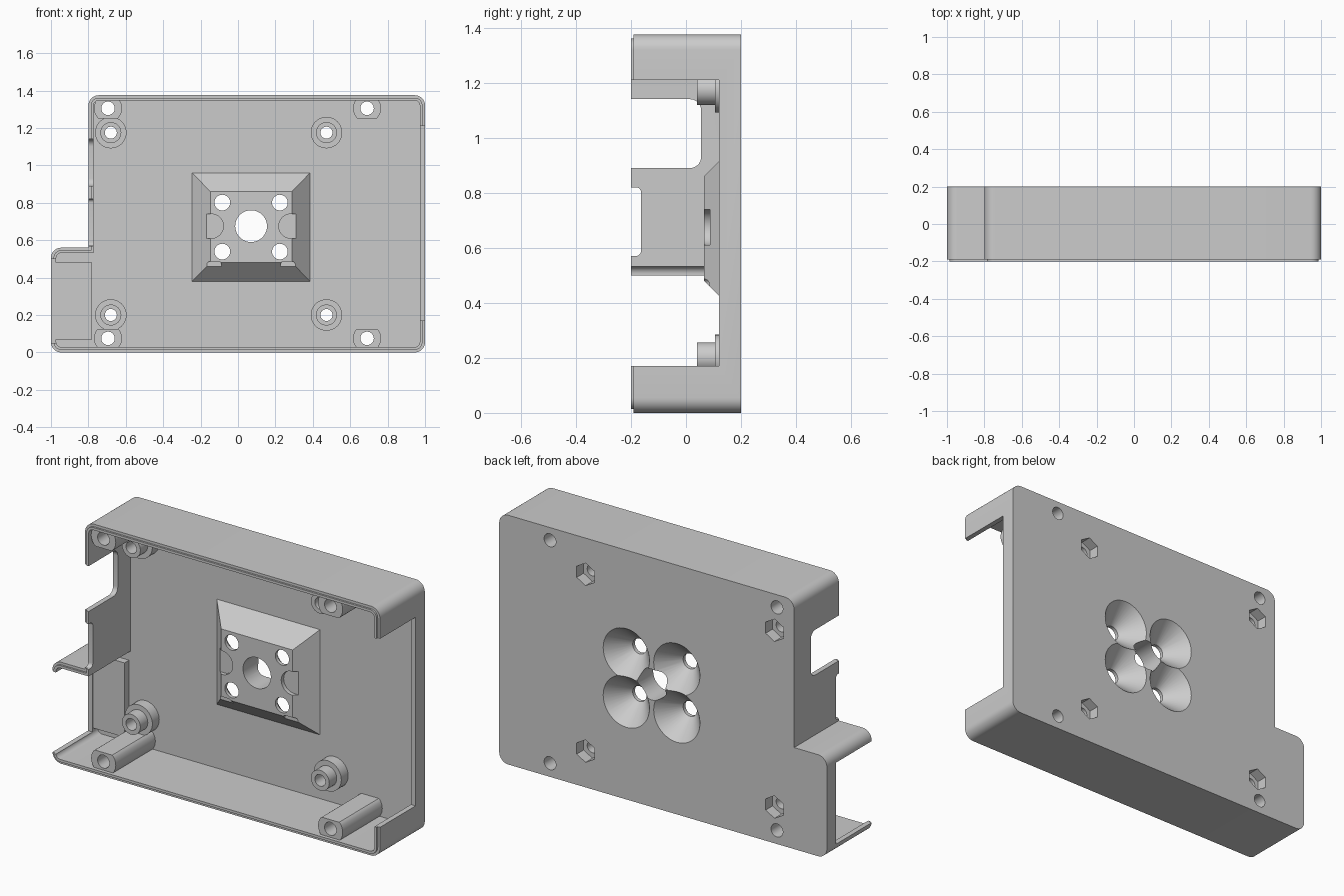
import bpy, bmesh, math

if "Cube" in bpy.data.objects:
    bpy.data.objects.remove(bpy.data.objects["Cube"], do_unlink=True)

grey = bpy.data.materials.new("plain grey")
grey.use_nodes = True
grey.diffuse_color = (0.6, 0.6, 0.6, 1)
grey.node_tree.nodes["Principled BSDF"].inputs["Base Color"].default_value = (0.6, 0.6, 0.6, 1)


def loft(name, ring_a, a, ring_b, b, axis="y"):
    """Solid between two matching flat rings, at depth a and depth b."""
    bm = bmesh.new()

    def place(ring, d):
        return [bm.verts.new((u, d, v) if axis == "y" else (d, u, v)) for u, v in ring]
    va, vb = place(ring_a, a), place(ring_b, b)
    bm.faces.new(va)
    bm.faces.new(vb)
    n = len(va)
    for i in range(n):
        j = (i + 1) % n
        bm.faces.new((va[i], va[j], vb[j], vb[i]))
    bmesh.ops.recalc_face_normals(bm, faces=bm.faces)
    mesh = bpy.data.meshes.new(name)
    bm.to_mesh(mesh)
    bm.free()
    mesh.materials.append(grey)
    obj = bpy.data.objects.new(name, mesh)
    bpy.context.collection.objects.link(obj)
    return obj


def prism(name, ring, a, b, axis="y"):
    return loft(name, ring, a, ring, b, axis)


def circle(u, v, r, n=40, turn=0.0):
    return [(u + r * math.cos(turn + math.tau * i / n),
             v + r * math.sin(turn + math.tau * i / n)) for i in range(n)]


def rect(u0, u1, v0, v1):
    return [(u0, v0), (u1, v0), (u1, v1), (u0, v1)]


def rounded(corners, radius, sharp=()):
    """Round the right-angled corners of an outline, except the sharp ones."""
    out = []
    n = len(corners)
    for i, (u, v) in enumerate(corners):
        if i in sharp or radius <= 0:
            out.append((u, v))
            continue
        dirs = []
        for w in (corners[i - 1], corners[(i + 1) % n]):
            du, dv = w[0] - u, w[1] - v
            length = math.hypot(du, dv)
            dirs.append((du / length, dv / length))
        (pu, pv), (qu, qv) = dirs
        for k in range(9):
            t = math.pi / 2 * k / 8
            s, c = radius * (1 - math.sin(t)), radius * (1 - math.cos(t))
            out.append((u + pu * s + qu * c, v + pv * s + qv * c))
    return out


def outline(inset):
    """Case outline with the low side foot, moved inward."""
    i = inset
    pts = [(-1 + i, i), (1 - i, i), (1 - i, 1.375 - i), (-0.8 + i, 1.375 - i),
           (-0.8 + i, 0.56 - i), (-1 + i, 0.56 - i)]
    return rounded(pts, 0.055 - i, sharp=(4,))


# Case shell with a stepped rim
case = prism("case", outline(0), -0.19, 0.2)


def combine(tool, operation):
    mod = case.modifiers.new(operation, "BOOLEAN")
    mod.operation = operation
    mod.solver = "EXACT"
    mod.object = tool
    bpy.context.view_layer.objects.active = case
    bpy.ops.object.modifier_apply(modifier=mod.name)
    bpy.data.objects.remove(tool, do_unlink=True)


def add(tool):
    combine(tool, "UNION")


def cut(tool):
    combine(tool, "DIFFERENCE")


FLOOR = 0.165
add(prism("rim", outline(0.014), -0.2, 0))
cut(prism("cavity", outline(0.028), -0.3, FLOOR))

# Wall openings: wide left window, foot opening, two right-hand notches
cut(prism("left_window", rect(-0.3, 0.12, 0.17, 1.21), 0.95, 1.1, "x"))
cut(prism("foot_opening", rect(-0.3, 0.12, 0.05, 0.5), -1.1, -0.94, "x"))
cut(prism("deep_notch", rounded(rect(-0.3, 0.055, 0.89, 1.14), 0.04), -0.9, -0.7, "x"))
cut(prism("shallow_notch", rounded(rect(-0.3, -0.163, 0.57, 0.82), 0.02), -0.9, -0.7, "x"))

# Raised pad in the foot
add(prism("foot_pad", rect(-0.974, -0.78, 0.07, 0.48), 0.125, 0.18))

# Tapered mounting block in the middle
CX, CZ = 0.07, 0.67
add(loft("mount_block", rect(-0.25, 0.39, 0.375, 0.965), 0.17,
         rect(-0.148, 0.288, 0.48, 0.86), 0.065))

# Corner screw posts
posts = [(x, z) for x in (-0.695, 0.69) for z in (0.075, 1.305)]
for x, z in posts:
    low, high = (0.015, 0.125) if z < 0.5 else (1.25, 1.36)
    ring = [(u, min(max(v, low), high)) for u, v in circle(x, z, 0.075)]
    add(prism("screw_post", ring, -0.18, 0.18))

# Stepped board standoffs
standoffs = [(x, z) for x in (-0.68, 0.473) for z in (0.2, 1.175)]
for x, z in standoffs:
    add(prism("standoff_base", circle(x, z, 0.084), 0.105, 0.18))
    add(prism("standoff_neck", circle(x, z, 0.056), 0.04, 0.15))

# Screw holes, with hexagonal nut pockets behind the standoffs
for x, z in posts:
    cut(prism("post_hole", circle(x, z, 0.036), -0.3, 0.3))
for x, z in standoffs:
    cut(prism("standoff_hole", circle(x, z, 0.032), -0.3, 0.3))
    cut(prism("nut_pocket", circle(x, z, 0.062, 6, math.pi / 6), 0.14, 0.3))

# Mounting block holes: one large, four with wide countersinks at the back
cut(prism("centre_hole", circle(CX, CZ + 0.005, 0.085), -0.1, 0.3))
for sx in (-1, 1):
    for sz in (-1, 1):
        x, z = CX + sx * 0.154, CZ + sz * 0.131
        cut(prism("mount_hole", circle(x, z, 0.042), 0, 0.15))
        cut(loft("countersink", circle(x, z, 0.042), 0.085, circle(x, z, 0.15), 0.21))

# Shallow finger recesses at the sides and lower edge of the block
for s in (-1, 1):
    x = CX + s * 0.213
    cut(prism("side_recess", circle(x, 0.675, 0.065), 0.0, 0.087))
    cut(prism("side_recess_end", rect(min(x, x + s * 0.1), max(x, x + s * 0.1), 0.61, 0.74),
              0.0, 0.087))
    x = CX + s * 0.197
    cut(prism("lower_recess", rounded(rect(x - 0.04, x + 0.04, 0.4, 0.487), 0.02), 0.0, 0.087))

# Smooth curves, keep edges crisp
bpy.ops.object.select_all(action="DESELECT")
case.select_set(True)
bpy.context.view_layer.objects.active = case
bpy.ops.object.shade_smooth_by_angle(angle=math.radians(30))
